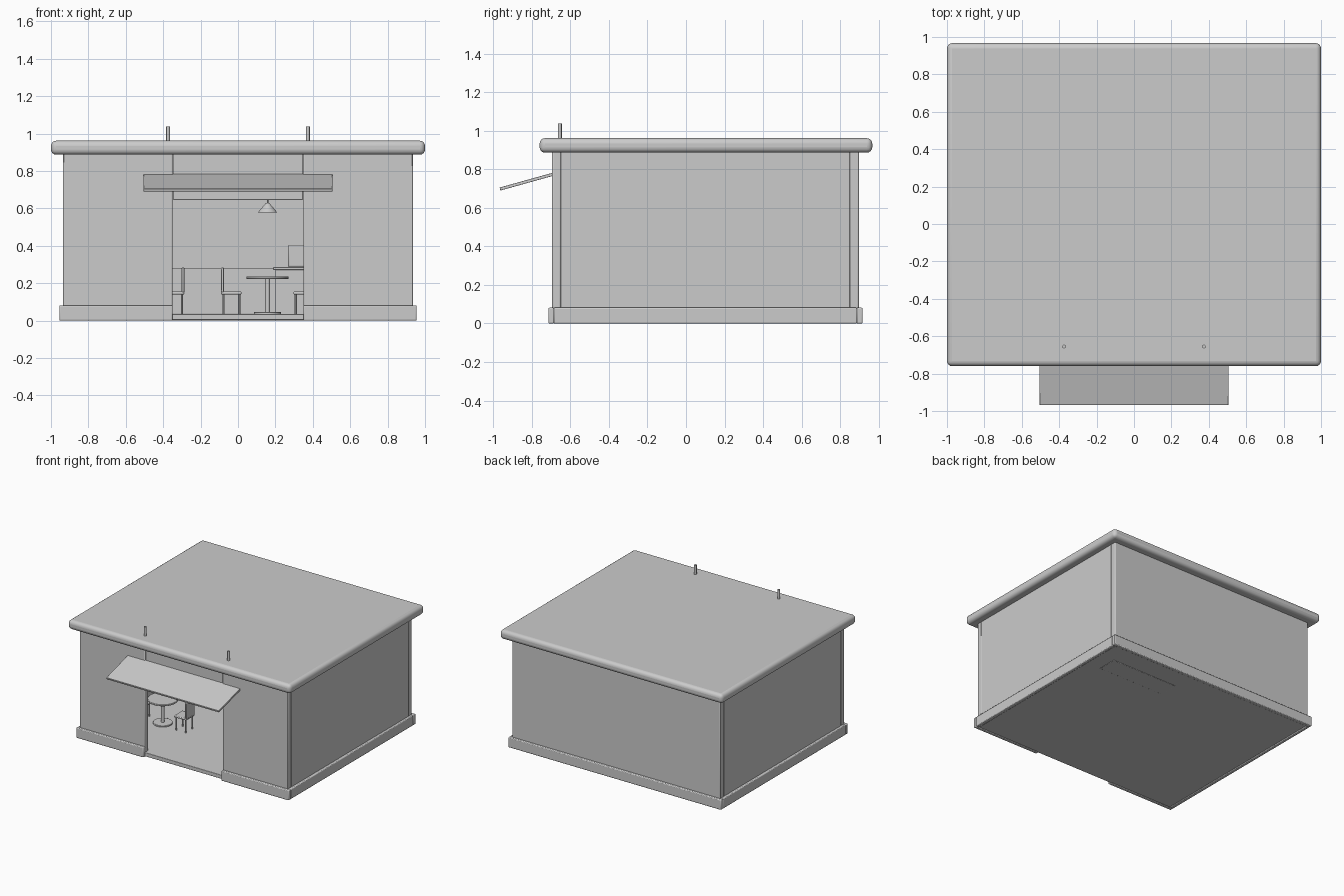
import bpy
from math import radians, atan2

if "Cube" in bpy.data.objects:
    bpy.data.objects.remove(bpy.data.objects["Cube"])

FLOOR = 0.035


def finish(ob, name, bevel=0.0, segments=2):
    ob.name = name
    if bevel:
        mod = ob.modifiers.new("bevel", 'BEVEL')
        mod.width = bevel
        mod.segments = segments
        mod.limit_method = 'ANGLE'
    bpy.ops.object.shade_smooth_by_angle(angle=radians(35))
    return ob


def box(name, x, y, z, bevel=0.0, segments=2):
    """Box from (min, max) ranges."""
    bpy.ops.mesh.primitive_cube_add(size=1, location=[sum(r) / 2 for r in (x, y, z)])
    ob = bpy.context.object
    ob.scale = [r[1] - r[0] for r in (x, y, z)]
    bpy.ops.object.transform_apply(location=False, rotation=False, scale=True)
    return finish(ob, name, bevel, segments)


def rod(name, x, y, z, r, top=None, sides=24, bevel=0.0):
    """Upright cylinder or cone from z[0] to z[1]."""
    bpy.ops.mesh.primitive_cone_add(vertices=sides, radius1=r, radius2=r if top is None else top,
                                    depth=z[1] - z[0], location=(x, y, sum(z) / 2))
    return finish(bpy.context.object, name, bevel)


# Shell: floor, walls, transom above the opening, roof
box("floor", (-0.925, 0.925), (-0.695, 0.89), (0.004, FLOOR), 0.003)
box("back_wall", (-0.935, 0.935), (0.85, 0.897), (0.01, 0.9), 0.006)
box("transom", (-0.348, 0.348), (-0.69, -0.655), (0.645, 0.9), 0.005)
box("roof", (-1, 1), (-0.76, 0.967), (0.887, 0.962), 0.028, 4)
for side, s in (("left", -1), ("right", 1)):
    def span(a, b):
        return tuple(sorted((s * a, s * b)))
    box(side + "_front_wall", span(0.35, 0.935), (-0.695, -0.65), (0.01, 0.9), 0.006)
    box(side + "_side_wall", span(0.89, 0.935), (-0.652, 0.852), (0.01, 0.9), 0.004)
    # Plinth strips around the foot of the walls
    box(side + "_front_plinth", span(0.35, 0.955), (-0.715, -0.685), (0, 0.082), 0.006)
    box(side + "_side_plinth", span(0.925, 0.955), (-0.687, 0.888), (0, 0.082), 0.006)
    # Short posts standing on the roof edge
    rod(side + "_roof_post", s * 0.374, -0.655, (0.94, 1.037), 0.01, sides=12)
box("back_plinth", (-0.955, 0.955), (0.886, 0.917), (0, 0.082), 0.006)

# Sloped awning over the opening
awning = box("awning", (-0.505, 0.505), (-0.145, 0.145), (-0.008, 0.008), 0.002)
awning.location = (0, -0.826, 0.737)
awning.rotation_euler.x = atan2(0.078, 0.28)

# Panelling on the back wall, serving counter and machine
box("back_panelling", (-0.89, 0.89), (0.835, 0.852), (FLOOR, 0.282), 0.002)
box("counter", (0.2, 0.8), (0.56, 0.72), (0.002, 0.272), 0.003)
box("counter_top", (0.188, 0.812), (0.545, 0.735), (0.27, 0.287), 0.004)
box("coffee_machine", (0.268, 0.46), (0.575, 0.705), (0.286, 0.405), 0.008)


def chair(label, x, y, s):
    """Chair whose backrest is on side s along x."""
    box(label + "_seat", (x - 0.055, x + 0.055), (y - 0.055, y + 0.055), (0.14, 0.155), 0.005)
    bx = sorted((x + s * 0.041, x + s * 0.055))
    box(label + "_backrest", bx, (y - 0.053, y + 0.053), (0.15, 0.285), 0.005)
    for i in (-1, 1):
        for j in (-1, 1):
            rod(label + "_leg", x + i * 0.042, y + j * 0.042, (FLOOR, 0.145), 0.006, sides=10)


# Round tables, each with two facing chairs and a hanging lamp
for label, x, y in (("left", -0.535, -0.2), ("right", 0.158, 0.15)):
    rod(label + "_table_top", x, y, (0.222, 0.236), 0.112, sides=40, bevel=0.003)
    rod(label + "_table_column", x, y, (FLOOR, 0.225), 0.013, sides=16)
    rod(label + "_table_foot", x, y, (FLOOR - 0.002, 0.046), 0.072, sides=32, bevel=0.003)
    chair(label + "_table_left_chair", x - 0.193, y, -1)
    chair(label + "_table_right_chair", x + 0.193, y, 1)
    rod(label + "_lamp_shade", x, y, (0.578, 0.63), 0.052, top=0.008)
    rod(label + "_lamp_cord", x, y, (0.62, 0.89), 0.004, sides=8)
